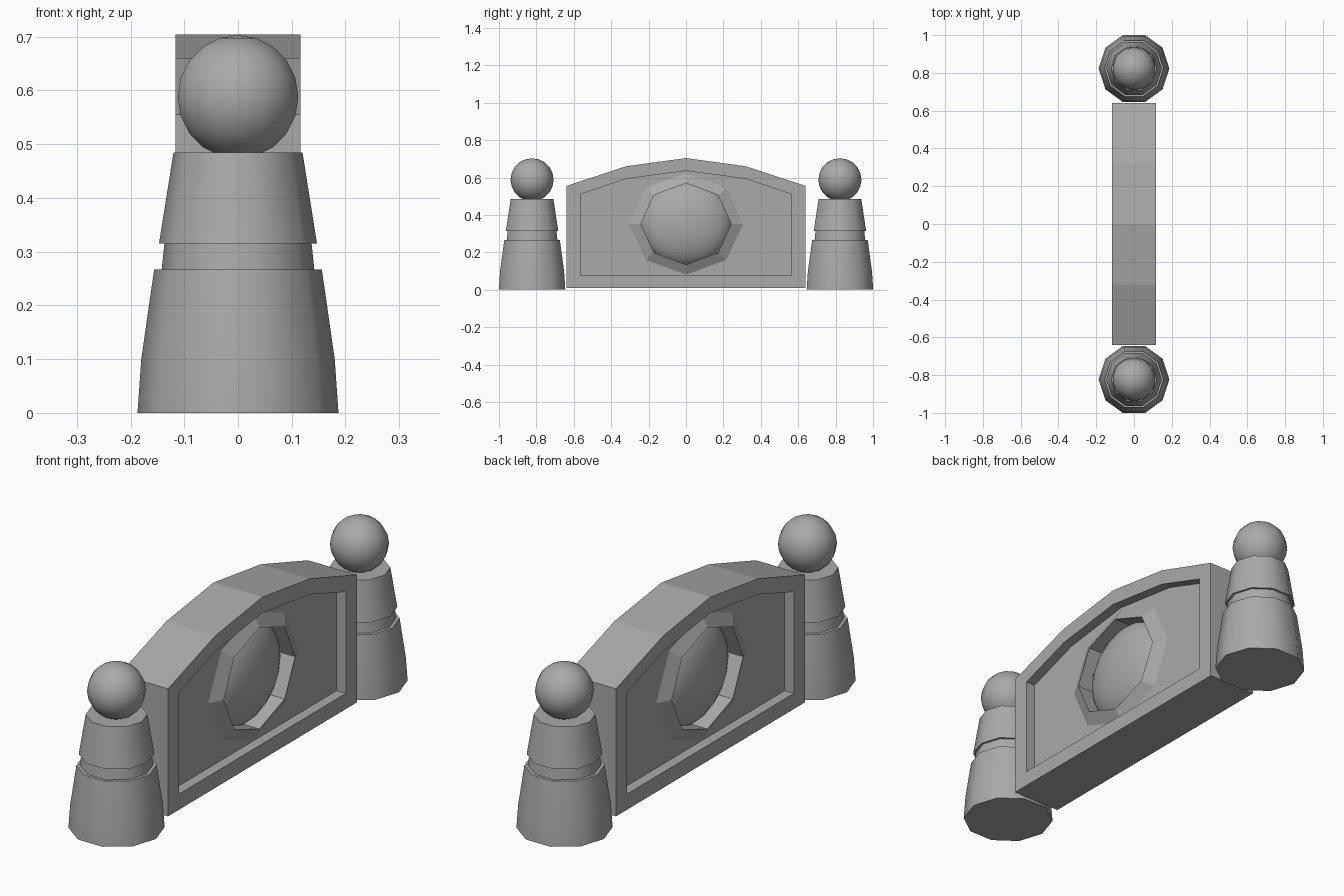
import bpy, bmesh, math
from mathutils import Matrix

if "Cube" in bpy.data.objects:
    bpy.data.objects.remove(bpy.data.objects["Cube"], do_unlink=True)

stone = bpy.data.materials.new("grey stone")
stone.use_nodes = True
stone.diffuse_color = (0.4, 0.4, 0.4, 1)
stone.node_tree.nodes["Principled BSDF"].inputs["Base Color"].default_value = (0.4, 0.4, 0.4, 1)


def finish(name, bm, smooth=None):
    bmesh.ops.recalc_face_normals(bm, faces=bm.faces[:])
    mesh = bpy.data.meshes.new(name)
    bm.to_mesh(mesh)
    bm.free()
    obj = bpy.data.objects.new(name, mesh)
    bpy.context.collection.objects.link(obj)
    mesh.materials.append(stone)
    if smooth:
        bpy.ops.object.select_all(action='DESELECT')
        obj.select_set(True)
        bpy.context.view_layer.objects.active = obj
        bpy.ops.object.shade_smooth_by_angle(angle=math.radians(smooth))
    return obj


def loft(bm, rings, caps=True, closed=False):
    """Skin a row of equal-length point rings."""
    loops = [[bm.verts.new(p) for p in ring] for ring in rings]
    n = len(loops[0])
    pairs = list(zip(loops, loops[1:]))
    if closed:
        pairs.append((loops[-1], loops[0]))
    for a, b in pairs:
        for i in range(n):
            j = (i + 1) % n
            bm.faces.new((a[i], a[j], b[j], b[i]))
    if caps and not closed:
        bm.faces.new(loops[0])
        bm.faces.new(loops[-1])


def slab(name, outline, x0, x1):
    bm = bmesh.new()
    loft(bm, [[(x, y, z) for y, z in outline] for x in (x0, x1)])
    return finish(name, bm)


def arch(half, base, side, shoulder, crown):
    """Arched outline with a flat base."""
    return [(-half, base), (half, base), (half, side), (0.32, shoulder),
            (0, crown), (-0.32, shoulder), (-half, side)]


def octagon(ry, rz, cz=0.352):
    return [(ry * math.cos(i * math.pi / 4), cz + rz * math.sin(i * math.pi / 4))
            for i in range(8)]


def cut(target, cutter):
    mod = target.modifiers.new("cut", 'BOOLEAN')
    mod.operation = 'DIFFERENCE'
    mod.solver = 'EXACT'
    mod.object = cutter
    bpy.context.view_layer.objects.active = target
    bpy.ops.object.select_all(action='DESELECT')
    target.select_set(True)
    bpy.ops.object.modifier_apply(modifier=mod.name)
    bpy.data.objects.remove(cutter, do_unlink=True)


# Arched wall with a sunken panel on each face and an opening through it
wall = slab("arched_wall", arch(0.64, 0.008, 0.555, 0.66, 0.704), -0.116, 0.116)
panel = arch(0.565, 0.075, 0.51, 0.593, 0.636)
for side in (-1, 1):
    cut(wall, slab("panel_cutter", panel, side * 0.072, side * 0.2))
cut(wall, slab("opening_cutter", octagon(0.25, 0.228), -0.2, 0.2))

# Raised octagonal frame around the opening on each face
for side, label in ((1, "left"), (-1, "right")):
    bm = bmesh.new()
    steps = ((0.31, 0.275, 0.07), (0.242, 0.218, 0.102), (0.242, 0.218, 0.01), (0.31, 0.275, 0.01))
    loft(bm, [[(side * x, y, z) for y, z in octagon(ry, rz)] for ry, rz, x in steps],
         closed=True)
    finish(label + "_octagon_frame", bm)

# Flattened boss set in the opening
bm = bmesh.new()
bmesh.ops.create_uvsphere(bm, u_segments=24, v_segments=12, radius=1)
bmesh.ops.transform(bm, verts=bm.verts[:], matrix=Matrix.Translation((0, 0, 0.352))
                    @ Matrix.Diagonal((0.105, 0.246, 0.224, 1)))
finish("central_boss", bm, 60)

# Ten-sided tapered posts with a ball on top
profile = ((0.187, 0), (0.18, 0.1), (0.156, 0.267), (0.142, 0.267),
           (0.137, 0.315), (0.147, 0.315), (0.12, 0.485))
for y, label in ((-0.823, "front"), (0.823, "back")):
    bm = bmesh.new()
    loft(bm, [[(r * math.cos(i * math.pi / 5), y + r * math.sin(i * math.pi / 5), z)
               for i in range(10)] for r, z in profile])
    finish(label + "_post", bm, 50)
    bm = bmesh.new()
    bmesh.ops.create_uvsphere(bm, u_segments=14, v_segments=10, radius=0.115,
                              matrix=Matrix.Translation((0, y, 0.588)))
    finish(label + "_ball", bm, 60)
